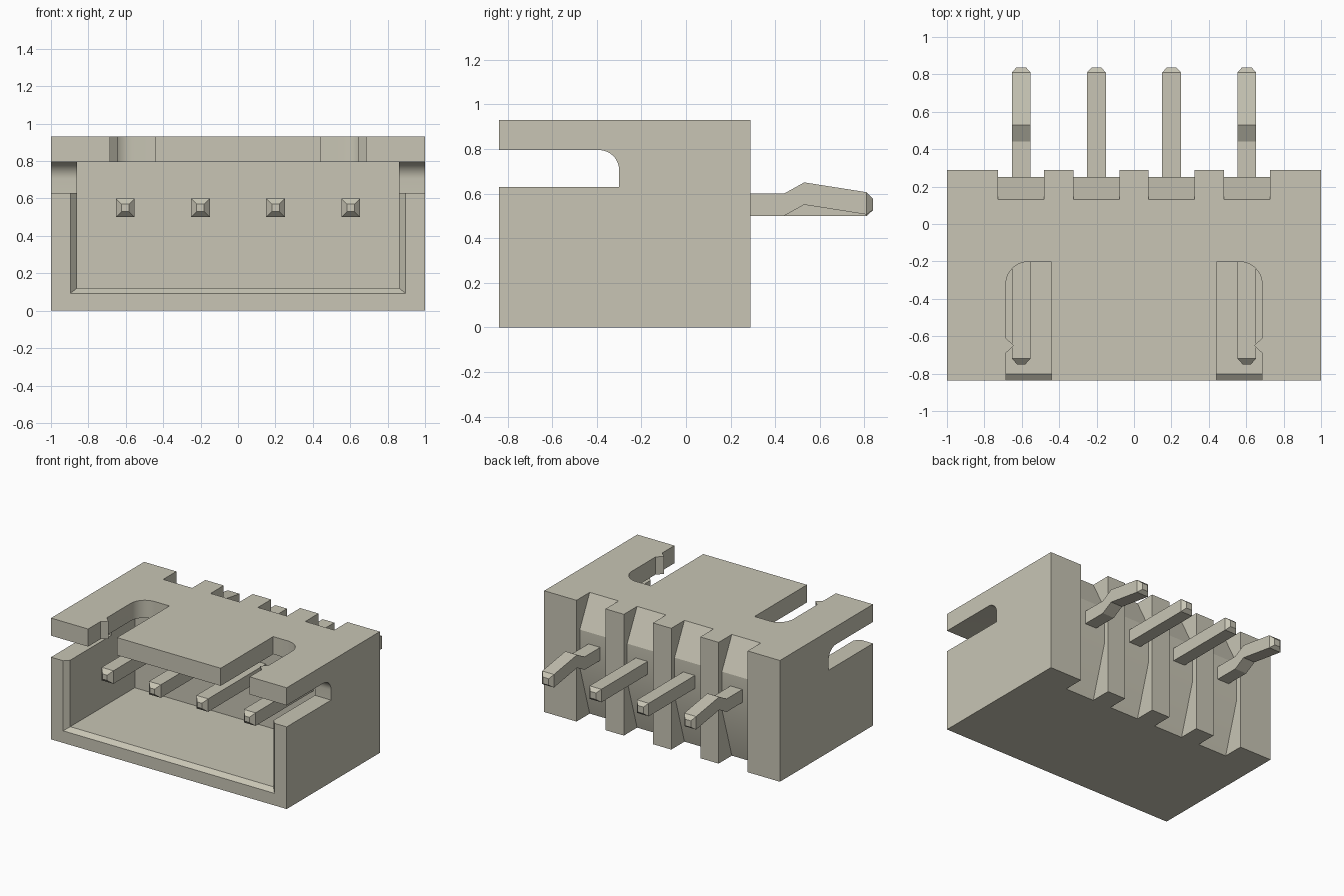
import bpy, bmesh, math

cube = bpy.data.objects.get("Cube")
if cube:
    bpy.data.objects.remove(cube, do_unlink=True)

plastic = bpy.data.materials.new("warm beige")
plastic.use_nodes = True
COLOUR = (0.58, 0.56, 0.46, 1)
plastic.diffuse_color = COLOUR
plastic.node_tree.nodes["Principled BSDF"].inputs["Base Color"].default_value = COLOUR


def loft(name, rings):
    """Closed solid through a list of rings with equal point counts."""
    bm = bmesh.new()
    loops = [[bm.verts.new(p) for p in ring] for ring in rings]
    for a, b in zip(loops, loops[1:]):
        for i in range(len(a)):
            j = (i + 1) % len(a)
            bm.faces.new((a[i], a[j], b[j], b[i]))
    bm.faces.new(loops[0])
    bm.faces.new(loops[-1])
    bmesh.ops.recalc_face_normals(bm, faces=bm.faces)
    mesh = bpy.data.meshes.new(name)
    bm.to_mesh(mesh)
    bm.free()
    mesh.materials.append(plastic)
    obj = bpy.data.objects.new(name, mesh)
    bpy.context.collection.objects.link(obj)
    return obj


def prism_x(name, profile, x0, x1):
    """Extrude a (y, z) profile along x."""
    return loft(name, [[(x, y, z) for y, z in profile] for x in (x0, x1)])


def prism_z(name, profile, z0, z1):
    """Extrude an (x, y) profile along z."""
    return loft(name, [[(x, y, z) for x, y in profile] for z in (z0, z1)])


def rect_ring(y, x0, x1, z0, z1):
    return [(x0, y, z0), (x1, y, z0), (x1, y, z1), (x0, y, z1)]


def arc(cx, cy, r, a0, a1, n=10):
    return [(cx + r * math.cos(math.radians(a0 + (a1 - a0) * i / n)),
             cy + r * math.sin(math.radians(a0 + (a1 - a0) * i / n)))
            for i in range(n + 1)]


def activate(obj):
    bpy.ops.object.select_all(action='DESELECT')
    obj.select_set(True)
    bpy.context.view_layer.objects.active = obj


def cut(target, cutter):
    activate(target)
    mod = target.modifiers.new("cut", 'BOOLEAN')
    mod.operation = 'DIFFERENCE'
    mod.solver = 'EXACT'
    mod.object = cutter
    bpy.ops.object.modifier_apply(modifier=mod.name)
    bpy.data.objects.remove(cutter, do_unlink=True)


PIN_X = (-0.603, -0.201, 0.201, 0.603)
FRONT, BACK, TOP = -0.838, 0.29, 0.93

# Housing block
housing = loft("housing", [rect_ring(y, -1, 1, 0, TOP) for y in (FRONT, BACK)])

# Open cavity with a flared lip at the mouth
cut(housing, loft("cavity_cutter", [
    rect_ring(FRONT - 0.04, -0.935, 0.935, 0.062, 0.795),
    rect_ring(FRONT + 0.036, -0.862, 0.862, 0.12, 0.795),
    rect_ring(-0.02, -0.862, 0.862, 0.12, 0.795)]))

# Slot through both side walls, rounded at its upper inner corner
cut(housing, prism_x("side_slot_cutter",
    [(-1, 0.63), (-0.30, 0.63)] + arc(-0.39, 0.705, 0.09, 0, 90) + [(-1, 0.795)],
    -1.1, 1.1))

# Two latch slots in the roof, each with a small pointed nub on the outer edge
for s in (-1, 1):
    outline = ([(0.44, -1), (0.685, -1), (0.685, -0.69), (0.642, -0.65), (0.685, -0.61)]
               + arc(0.565, -0.322, 0.12, 0, 90) + [(0.44, -0.202)])
    cut(housing, prism_z("roof_slot_cutter", [(s * x, y) for x, y in outline], 0.7, 1.0))

# Recesses behind each pin, swelling outward at pin height
recess = [(0.4, -0.05), (0.115, -0.05), (0.25, 0.40), (0.25, 0.69), (0.105, 0.98), (0.4, 0.98)]
for x in PIN_X:
    cut(housing, prism_x("recess_cutter", recess, x - 0.123, x + 0.123))

activate(housing)
bpy.ops.object.shade_smooth_by_angle(angle=math.radians(25))

# Contact pins: square bars with tapered tips, outer two kinked at the tail
STRAIGHT = [(-0.752, 0.02, 0.55), (-0.72, 0.05, 0.55),
            (0.81, 0.05, 0.55), (0.838, 0.025, 0.55)]
KINKED = STRAIGHT[:2] + [(0.44, 0.05, 0.55), (0.53, 0.05, 0.60),
                         (0.81, 0.05, 0.556), (0.838, 0.025, 0.552)]
for i, x in enumerate(PIN_X):
    path = KINKED if i in (0, 3) else STRAIGHT
    loft(f"contact_pin_{i + 1}",
         [rect_ring(y, x - h, x + h, z - h, z + h) for y, h, z in path])
